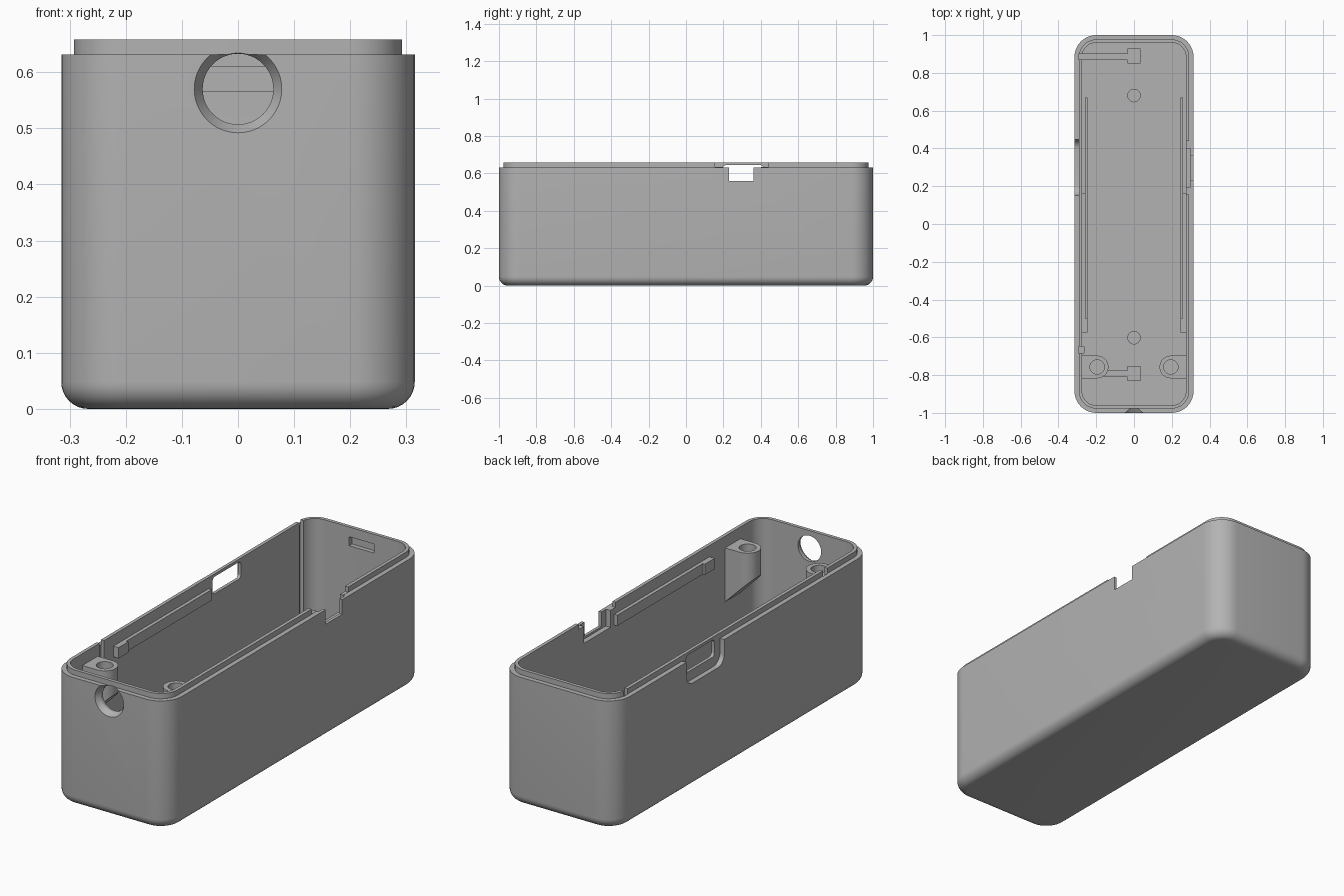
import bpy, bmesh, math
from mathutils import Matrix, Vector

if "Cube" in bpy.data.objects:
    bpy.data.objects.remove(bpy.data.objects["Cube"], do_unlink=True)

grey = bpy.data.materials.new("plain grey")
grey.use_nodes = True
grey.diffuse_color = (0.45, 0.45, 0.45, 1)
grey.node_tree.nodes["Principled BSDF"].inputs["Base Color"].default_value = grey.diffuse_color

HALF_X, HALF_Y, CORNER = 0.315, 1.0, 0.115
SHOULDER, RIM, WALL, FLOOR = 0.632, 0.658, 0.04, 0.04
INNER = HALF_X - WALL


def make(name, bm):
    bmesh.ops.recalc_face_normals(bm, faces=bm.faces)
    mesh = bpy.data.meshes.new(name)
    bm.to_mesh(mesh)
    bm.free()
    mesh.materials.append(grey)
    obj = bpy.data.objects.new(name, mesh)
    bpy.context.collection.objects.link(obj)
    return obj


def rounded_rect(hx, hy, r, steps=10):
    pts = []
    for k, (sx, sy) in enumerate([(1, 1), (-1, 1), (-1, -1), (1, -1)]):
        for i in range(steps + 1):
            a = math.pi / 2 * (k + i / steps)
            pts.append((sx * (hx - r) + r * math.cos(a), sy * (hy - r) + r * math.sin(a)))
    return pts


def loft(name, rings):
    """Skin a stack of equal point loops and cap both ends."""
    bm = bmesh.new()
    loops = [[bm.verts.new(p) for p in ring] for ring in rings]
    n = len(loops[0])
    for a, b in zip(loops, loops[1:]):
        for i in range(n):
            j = (i + 1) % n
            bm.faces.new((a[i], a[j], b[j], b[i]))
    bm.faces.new(loops[0])
    bm.faces.new(loops[-1])
    return make(name, bm)


def box(name, x, y, z):
    lo, hi = Vector((x[0], y[0], z[0])), Vector((x[1], y[1], z[1]))
    bm = bmesh.new()
    bmesh.ops.create_cube(bm, size=1, matrix=Matrix.Translation((lo + hi) / 2) @ Matrix.Diagonal((hi - lo).to_4d()))
    return make(name, bm)


def side_panel(name, x, y, z, r):
    """Rounded rectangle in the side plane, extruded along x."""
    pts = rounded_rect((y[1] - y[0]) / 2, (z[1] - z[0]) / 2, r, 6)
    cy, cz = sum(y) / 2, sum(z) / 2
    return loft(name, [[(px, cy + u, cz + v) for u, v in pts] for px in x])


def cone(name, center, r1, r2, depth, turn=0.0, sides=48):
    bm = bmesh.new()
    bmesh.ops.create_cone(bm, cap_ends=True, segments=sides, radius1=r1, radius2=r2, depth=depth,
                          matrix=Matrix.Translation(center) @ Matrix.Rotation(turn, 4, "X"))
    return make(name, bm)


def cut(target, cutters):
    bpy.ops.object.select_all(action="DESELECT")
    bpy.context.view_layer.objects.active = target
    target.select_set(True)
    for c in cutters:
        mod = target.modifiers.new("cut", "BOOLEAN")
        mod.operation, mod.solver, mod.object = "DIFFERENCE", "EXACT", c
        bpy.ops.object.modifier_apply(modifier=mod.name)
        bpy.data.objects.remove(c, do_unlink=True)


def smooth(obj):
    bpy.ops.object.select_all(action="DESELECT")
    bpy.context.view_layer.objects.active = obj
    obj.select_set(True)
    bpy.ops.object.shade_smooth_by_angle(angle=math.radians(30))


# Hollow case: filleted base, outer wall, stepped rim, inner wall, floor
fillet = 0.048
profile = []
for i in range(9):
    a = math.pi / 2 * i / 8
    profile.append((fillet * (1 - math.sin(a)), fillet * (1 - math.cos(a))))
profile += [(0, SHOULDER), (0.023, SHOULDER), (0.023, RIM), (WALL, RIM), (WALL, FLOOR)]
case = loft("case_shell", [[(x, y, z) for x, y in rounded_rect(HALF_X - d, HALF_Y - d, CORNER - d)]
                           for d, z in profile])

cutters = [
    # round front opening with a countersunk edge
    cone("front_hole", (0, -1, 0.57), 0.063, 0.063, 0.2, math.pi / 2),
    cone("front_bevel", (0, -1, 0.57), 0.063, 0.093, 0.05, math.pi / 2),
    # right side port: outer recess and window
    side_panel("port_recess", (-0.4, -0.291), (0.152, 0.447), (0.512, 0.8), 0.05),
    side_panel("port_window", (-0.4, -0.2), (0.195, 0.415), (0.56, 0.644), 0.018),
    # left side switch notch, rim gap and inner pocket
    box("rim_gap", (0.2, 0.4), (0.155, 0.44), (SHOULDER + 0.001, 0.8)),
    box("switch_pocket", (0.2, 0.3), (0.195, 0.4), (0.55, 0.8)),
    box("switch_notch", (0.2, 0.4), (0.23, 0.36), (0.56, 0.8)),
    # latch slot inside the back wall
    box("latch_slot", (-0.067, 0.067), (0.9, 0.982), (0.566, 0.61)),
    # wire channels in the right wall and across the floor
    box("back_wall_channel", (-0.293, -0.2), (0.87, 0.9), (0.025, 0.8)),
    box("front_wall_channel", (-0.293, -0.265), (-0.682, -0.648), (0.025, 0.8)),
    box("back_floor_channel", (-0.28, -0.02), (0.87, 0.9), (0.025, 0.06)),
    box("front_floor_channel", (-0.28, -0.02), (-0.807, -0.777), (0.025, 0.06)),
]
# square and round pockets in the floor
for y in (0.89, -0.792):
    cutters.append(box("square_pocket", (-0.035, 0.035), (y - 0.037, y + 0.037), (0.02, 0.06)))
for y in (0.68, -0.602):
    cutters.append(cone("round_pocket", (0, y, 0.045), 0.033, 0.033, 0.05))
cut(case, cutters)
smooth(case)

for side, s in (("left", 1), ("right", -1)):
    # Screw post: D-shaped, with a sloped underside running into the wall
    cx, cy, r = 0.195, -0.757, 0.06
    outline = [(INNER + 0.01, cy - r)]
    outline += [(cx - r * math.sin(math.pi * i / 20), cy - r * math.cos(math.pi * i / 20)) for i in range(21)]
    outline += [(INNER + 0.01, cy + r)]
    post = loft(side + "_screw_post", [[(s * x, y, 0.335 + (INNER - x)) for x, y in outline],
                                       [(s * x, y, 0.6) for x, y in outline]])
    cut(post, [cone("screw_hole", (s * cx, cy, 0.58), 0.038, 0.038, 0.2, sides=32)])
    smooth(post)

    # Ledge high on the inner wall, with a thicker stop at its front end
    def wall_box(name, inner, y, z):
        box(side + name, sorted((s * inner, s * (INNER + 0.008))), y, z)

    wall_box("_ledge", 0.258, (-0.51, 0.165), (0.55, 0.603))
    wall_box("_ledge_stop", 0.247, (-0.575, -0.5), (0.55, 0.603))

    # Low guide rib on the floor
    box(side + "_floor_rib", sorted((s * 0.247, s * 0.26)), (-0.575, 0.67), (FLOOR - 0.005, 0.09))
